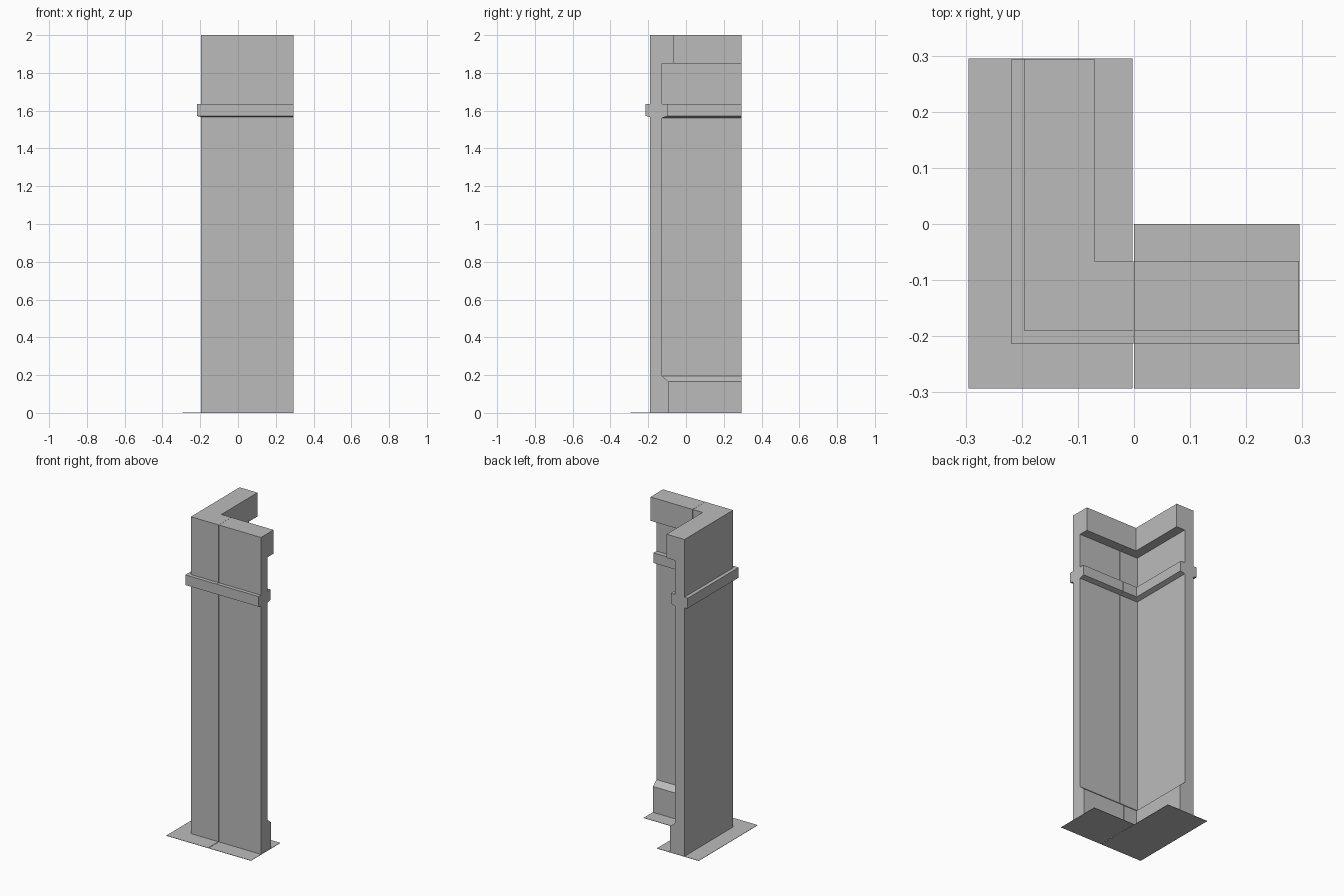
import bpy, bmesh

if "Cube" in bpy.data.objects:
    bpy.data.objects.remove(bpy.data.objects["Cube"])

grey = bpy.data.materials.new("stone grey")
grey.diffuse_color = (0.5, 0.5, 0.5, 1)
grey.use_nodes = True
grey.node_tree.nodes["Principled BSDF"].inputs["Base Color"].default_value = grey.diffuse_color

END = 0.294      # open ends of both wings
SHIFT = 0.004    # front wing sits slightly further back than the side wing

# Wall cross-section: (offset from centre, height), counter-clockwise
PROFILE = [(-0.195, 0), (-0.095, 0), (-0.095, 0.165), (-0.13, 0.195),
           (-0.13, 1.562), (-0.10, 1.572), (-0.10, 1.636), (-0.13, 1.636),
           (-0.13, 1.85), (-0.07, 1.85), (-0.07, 2), (-0.195, 2),
           (-0.195, 1.636), (-0.218, 1.636), (-0.218, 1.572), (-0.195, 1.567)]


def finish(name, bm):
    bmesh.ops.recalc_face_normals(bm, faces=bm.faces)
    mesh = bpy.data.meshes.new(name)
    bm.to_mesh(mesh)
    bm.free()
    mesh.materials.append(grey)
    bpy.context.collection.objects.link(bpy.data.objects.new(name, mesh))


def sweep(name, stations):
    """Sweep the profile through stations that map an offset to (x, y)."""
    bm = bmesh.new()
    rings = [[bm.verts.new((*at(d), z)) for d, z in PROFILE] for at in stations]
    n = len(PROFILE)
    for a, b in zip(rings, rings[1:]):
        for i in range(n):
            j = (i + 1) % n
            bm.faces.new((a[i], a[j], b[j], b[i]))
    bm.faces.new(rings[0])
    bm.faces.new(rings[-1][::-1])
    finish(name, bm)


def back_end(d):
    return d, END


def corner(d):
    return d, d + SHIFT


def seam(d):
    return -0.001, d + SHIFT


def seam_right(d):
    return 0.0, d + SHIFT


def right_end(d):
    return END, d + SHIFT


# Corner wall and the straight wall that joins it
sweep("corner_wall", [back_end, corner, seam])
sweep("straight_wall", [seam_right, right_end])


# Thin ground plates beneath each wall
def plate(name, x0, x1, y0, y1):
    bm = bmesh.new()
    z = 0.002
    lower = [bm.verts.new((x, y, 0)) for x, y in ((x0, y0), (x1, y0), (x1, y1), (x0, y1))]
    upper = [bm.verts.new((v.co.x, v.co.y, z)) for v in lower]
    bm.faces.new(lower[::-1])
    bm.faces.new(upper)
    for i in range(4):
        j = (i + 1) % 4
        bm.faces.new((lower[i], lower[j], upper[j], upper[i]))
    finish(name, bm)


plate("corner_ground_plate", -0.295, -0.003, -0.293, 0.295)
plate("straight_ground_plate", 0.0, 0.295, -0.293, 0.0)
